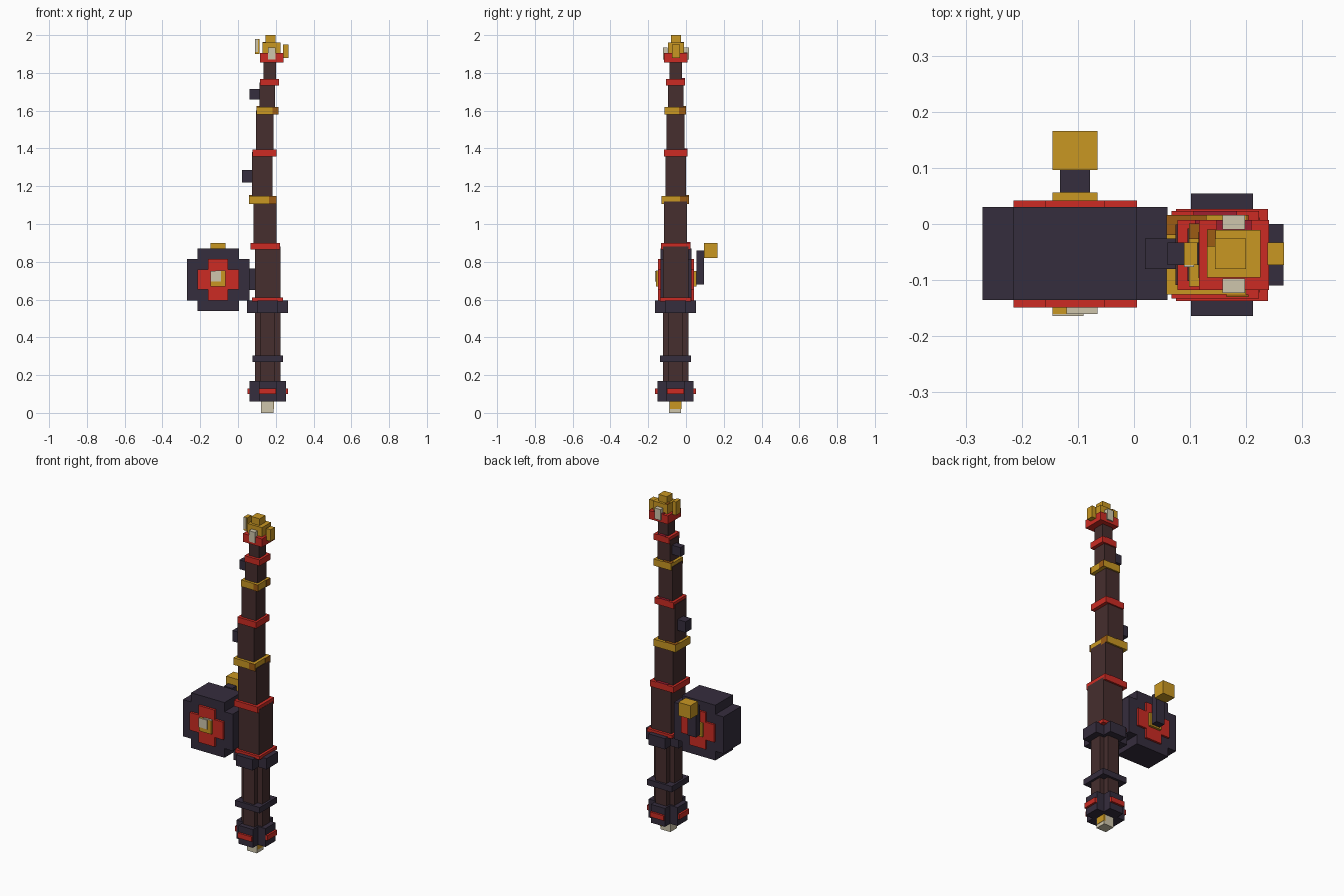
import bpy
import bmesh
from mathutils import Vector

default = bpy.data.objects.get("Cube")
if default:
    bpy.data.objects.remove(default, do_unlink=True)


def make_material(name, hex_code):
    srgb = [c / 255 for c in bytes.fromhex(hex_code)]
    linear = [c / 12.92 if c < 0.04 else ((c + 0.055) / 1.055) ** 2.4 for c in srgb]
    material = bpy.data.materials.new(name)
    material.use_nodes = True
    material.diffuse_color = (*linear, 1)
    material.node_tree.nodes["Principled BSDF"].inputs["Base Color"].default_value = (*linear, 1)
    return material


WOOD = make_material("dark wood", "462e2e")
SLATE = make_material("purple slate", "352d3d")
RED = make_material("bright red", "cc2b23")
CRIMSON = make_material("deep crimson", "a01e30")
GOLD = make_material("gold", "c99722")
BRONZE = make_material("dark gold", "9c5c14")
CREAM = make_material("cream", "cfc6ac")

ROD_Y = -0.055
PLATE = 0.004


def finish(name, bm, material):
    bmesh.ops.recalc_face_normals(bm, faces=bm.faces)
    mesh = bpy.data.meshes.new(name)
    bm.to_mesh(mesh)
    bm.free()
    mesh.materials.append(material)
    obj = bpy.data.objects.new(name, mesh)
    bpy.context.collection.objects.link(obj)
    return obj


def box(name, material, xs, ys, zs):
    """Box between pairs of limits on each axis."""
    bm = bmesh.new()
    bmesh.ops.create_cube(bm, size=1)
    limits = (xs, ys, zs)
    for v in bm.verts:
        v.co = Vector([lim[0] if c < 0 else lim[1] for c, lim in zip(v.co, limits)])
    return finish(name, bm, material)


def around(centre, size):
    return (centre - size / 2, centre + size / 2)


def plus(name, material, centre, reach, arm, span, upright=True):
    """Plus-shaped prism, extruded along z, or along y when not upright."""
    bm = bmesh.new()
    ring = []
    for sx, sy, order in ((1, 1, 1), (-1, 1, -1), (-1, -1, 1), (1, -1, -1)):
        corner = [(reach, arm), (arm, arm), (arm, reach)][::order]
        ring += [(centre[0] + sx * a, centre[1] + sy * b) for a, b in corner]
    lift = (lambda a, b, h: (a, b, h)) if upright else (lambda a, b, h: (a, h, b))
    face = bm.faces.new([bm.verts.new(lift(a, b, span[0])) for a, b in ring])
    extruded = bmesh.ops.extrude_face_region(bm, geom=[face])["geom"]
    move = lift(0, 0, span[1] - span[0])
    bmesh.ops.translate(bm, vec=move, verts=[g for g in extruded if isinstance(g, bmesh.types.BMVert)])
    return finish(name, bm, material)


# Butt end and grip
GRIP = (0.157, ROD_Y)
box("butt_cap", CREAM, around(0.155, 0.066), around(ROD_Y - 0.003, 0.064), (0, 0.07))
box("butt_cap_edge", GOLD, (0.178, 0.19), around(ROD_Y, 0.06), (0.02, 0.065))
plus("butt_block", SLATE, GRIP, 0.096, 0.047, (0.06, 0.17))
plus("butt_band", RED, GRIP, 0.108, 0.045, (0.1, 0.13))
plus("grip", WOOD, GRIP, 0.068, 0.037, (0.16, 0.54))
box("grip_ring", SLATE, around(0.157, 0.163), around(ROD_Y, 0.163), (0.27, 0.305))
plus("seat_collar", SLATE, GRIP, 0.109, 0.055, (0.53, 0.595))
box("seat_band", RED, around(0.157, 0.164), around(ROD_Y, 0.164), (0.59, 0.61))

# Tapering shaft: bottom, top, centre, width
for i, (low, high, x, width) in enumerate((
        (0.6, 0.88, 0.157, 0.134), (0.88, 1.12, 0.143, 0.122),
        (1.12, 1.38, 0.128, 0.108), (1.38, 1.6, 0.142, 0.094),
        (1.6, 1.75, 0.156, 0.082), (1.75, 1.87, 0.168, 0.067))):
    box(f"shaft_section_{i + 1}", WOOD, around(x, width), around(ROD_Y, width), (low, high))

# Joint rings, with a darker patch on each
for i, (material, z, x, width, height) in enumerate((
        (RED, 0.882, 0.145, 0.156, 0.036), (GOLD, 1.128, 0.129, 0.142, 0.042),
        (RED, 1.377, 0.14, 0.125, 0.037), (GOLD, 1.6, 0.154, 0.112, 0.04),
        (RED, 1.75, 0.167, 0.1, 0.036), (RED, 1.88, 0.178, 0.125, 0.05))):
    name = f"joint_ring_{i + 1}"
    xs, ys, zs = around(x, width), around(ROD_Y, width), around(z, height)
    box(name, material, xs, ys, zs)
    if material is GOLD:
        box(name + "_front_patch", BRONZE, (xs[1] - width / 4, xs[1] + PLATE),
            (ys[0] - PLATE, ys[0]), zs)
        box(name + "_side_patch", BRONZE, (xs[1], xs[1] + PLATE),
            (ys[1] - width / 3, ys[1]), zs)
        box(name + "_top_patch", BRONZE, (xs[0], x), (ys[1] - width / 4, ys[1]),
            (zs[1], zs[1] + PLATE))
    else:
        box(name + "_top_patch", CRIMSON, (xs[0] + width / 4, xs[1] - width / 4),
            (ys[1] - width / 4, ys[1]), (zs[1], zs[1] + PLATE))

# Line guides
box("lower_guide", SLATE, (0.02, 0.09), around(ROD_Y + 0.002, 0.055), (1.22, 1.285))
box("upper_guide", SLATE, (0.06, 0.125), around(ROD_Y + 0.002, 0.04), (1.66, 1.715))

# Crowned tip
TIP_X = 0.178
box("tip_core", GOLD, around(TIP_X, 0.095), around(ROD_Y + 0.002, 0.085), (1.9, 1.96))
box("tip_core_patch", BRONZE, (0.13, 0.146), (-0.04, -0.01), (1.96, 1.96 + PLATE))
box("tip_knob", GOLD, around(0.172, 0.055), around(ROD_Y + 0.002, 0.055), (1.95, 2))
box("left_prong", GOLD, (0.238, 0.267), around(ROD_Y + 0.002, 0.04), (1.88, 1.95))
box("right_prong", GOLD, (0.089, 0.113), around(ROD_Y + 0.002, 0.04), (1.9, 1.98))
box("right_prong_face", CREAM, (0.089, 0.107), (-0.077, -0.073), (1.91, 1.98))
for side, y in (("front", -0.11), ("back", 0.003)):
    box(side + "_prong", CREAM, around(TIP_X, 0.04), around(y, 0.026), (1.87, 1.935))

# Reel drum, cross plates and hubs
REEL = (-0.105, 0.705)
plus("reel_drum", SLATE, REEL, 0.165, 0.11, (-0.135, 0.03), upright=False)
plus("reel_cross_plate", RED, REEL, 0.11, 0.053, (-0.149, 0.042), upright=False)
HUB_X, HUB_Z = around(REEL[0], 0.08), around(REEL[1] + 0.005, 0.08)
box("reel_hub", GOLD, HUB_X, (-0.16, 0.056), HUB_Z)
box("hub_front_face", CREAM, (HUB_X[0], HUB_X[0] + 0.055), (-0.164, -0.16),
    (HUB_Z[0] + 0.025, HUB_Z[1]))
box("hub_top_face", CREAM, (HUB_X[1] - 0.055, HUB_X[1]), (-0.16, -0.149),
    (HUB_Z[1], HUB_Z[1] + PLATE))
box("reel_foot", SLATE, (0.05, 0.1), around(ROD_Y, 0.055), (0.65, 0.765))

# Crank
box("crank_arm", SLATE, around(REEL[0], 0.054), (0.056, 0.096), (0.68, 0.86))
box("crank_knob", GOLD, HUB_X, (0.096, 0.166), (0.82, 0.9))
